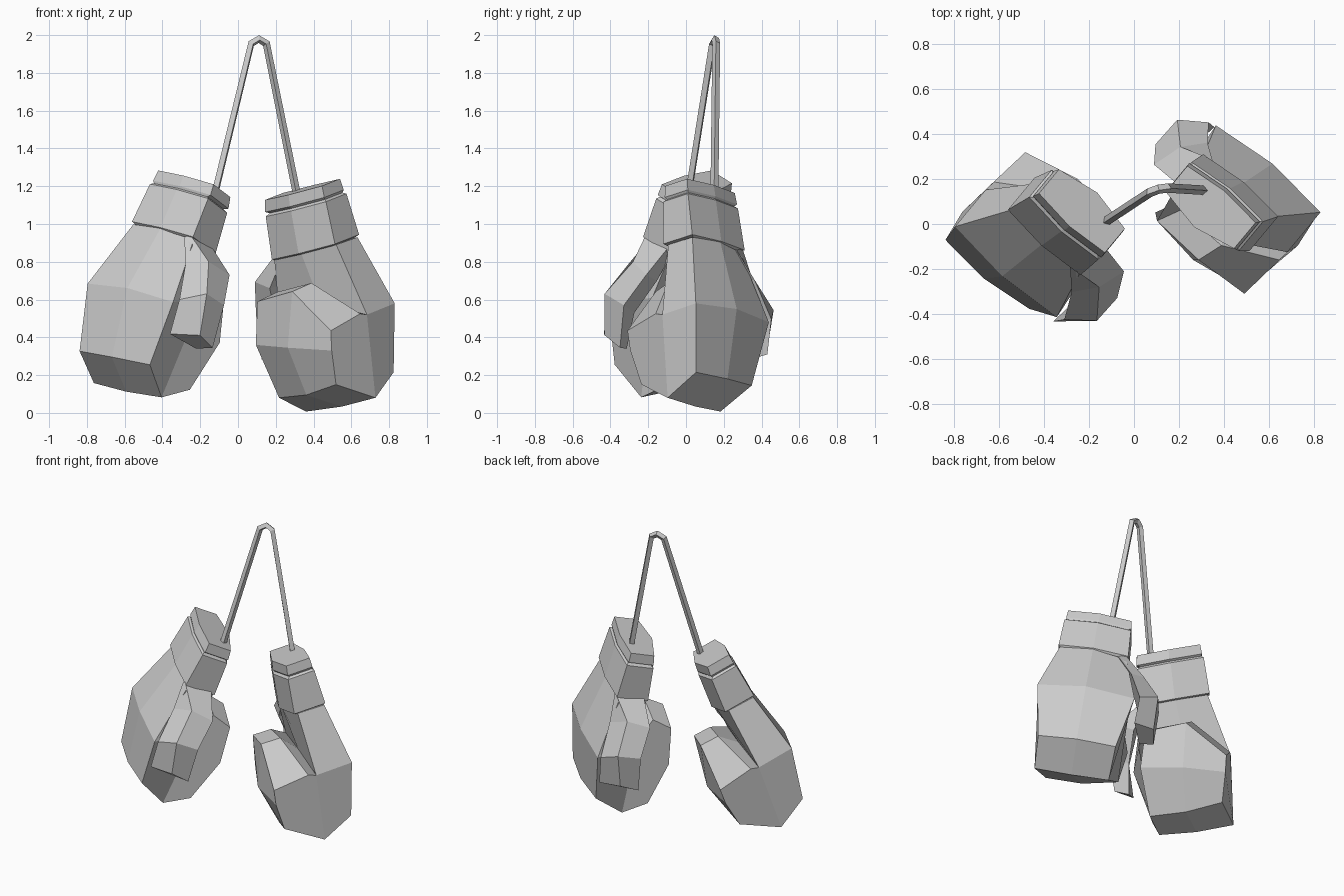
import bpy, bmesh
from math import radians
from mathutils import Matrix, Vector

cube = bpy.data.objects.get("Cube")
if cube:
    bpy.data.objects.remove(cube, do_unlink=True)

# One plain grey for everything
grey = bpy.data.materials.new("plain_grey")
grey.use_nodes = True
grey.diffuse_color = (0.6, 0.6, 0.6, 1)
shader = next(n for n in grey.node_tree.nodes if n.type == "BSDF_PRINCIPLED")
shader.inputs["Base Color"].default_value = grey.diffuse_color

# Wrist centre of the glove: x across the hand, y towards the palm
WRIST = Vector((0, -0.34, 0.88))


def loft(name, sections, placement, caps=None):
    """Skin a row of closed sections, cap both ends and place the part."""
    bm = bmesh.new()
    rings = [[bm.verts.new(placement @ (Vector(p) - WRIST)) for p in section]
             for section in sections]
    count = len(rings[0])
    for lower, upper in zip(rings, rings[1:]):
        for i in range(count):
            j = (i + 1) % count
            bm.faces.new((lower[i], lower[j], upper[j], upper[i]))
    for cap in caps or [range(count)]:
        bm.faces.new([rings[0][i] for i in reversed(cap)])
        bm.faces.new([rings[-1][i] for i in cap])
    bmesh.ops.recalc_face_normals(bm, faces=bm.faces[:])
    mesh = bpy.data.meshes.new(name)
    bm.to_mesh(mesh)
    bm.free()
    mesh.materials.append(grey)
    part = bpy.data.objects.new(name, mesh)
    bpy.context.scene.collection.objects.link(part)


def cuff_ring(centre, half_width, half_depth):
    """Six-sided wrist section, sloping down to the thumb and the palm."""
    cx, cy, cz = centre
    outline = [(-half_width, -half_depth), (0, -half_depth - 0.02),
               (half_width, -half_depth), (half_width, half_depth),
               (0, half_depth + 0.04), (-half_width, half_depth)]
    return [(cx + x, cy + y, cz - 0.19 * x - 0.25 * y) for x, y in outline]


# Hand profile: wrist, back, knuckles, curled fingers, fingertips, pocket, palm
little_side = [(-.465, -.43, .93), (-.605, -.57, .58), (-.6, -.567, .215),
               (-.622, -.39, .08), (-.55, -.15, .15), (-.57, -.09, .33),
               (-.576, -.075, .435), (-.6, -.29, .525), (-.605, -.34, .52),
               (-.46, -.26, .89)]
thumb_side = [(-.05, -.41, .86), (0, -.57, .48), (-.118, -.55, .145),
              (-.16, -.37, .007), (-.1, -.22, .08), (-.04, -.1, .36),
              (-.07, -.076, .59), (-.12, -.18, .64), (-.03, -.3, .56),
              (-.05, -.24, .82)]
# Outward swell of the middle of the hand, per profile point
swell = [(-.03, .01), (-.03, .02), (-.025, 0), (-.01, -.01), (.01, -.02),
         (.05, 0), (.015, .13), (.06, .105), (.02, .04), (.04, 0)]
# Sides of the hand: wrist panel, knuckle panel, curled finger panel
hand_caps = [(0, 1, 8, 9), (1, 2, 3, 8), (3, 4, 5, 6, 7, 8)]


def middle(a, b, bulge):
    return (Vector(a) + Vector(b)) / 2 + Vector((0, *bulge))


hand = [little_side,
        [middle(*row) for row in zip(little_side, thumb_side, swell)],
        thumb_side]

# Four-sided thumb, root to tip: back corners, then palm corners
thumb = [
    [(-.1, -.433, .86), (-.06, -.436, .875), (-.05, -.26, .846), (-.1, -.26, .84)],
    [(-.02, -.487, .706), (.06, -.396, .735), (.1, -.26, .693), (0, -.263, .66)],
    [(.033, -.56, .496), (.148, -.48, .544), (.153, -.334, .513), (.03, -.355, .468)],
    [(0, -.56, .31), (.12, -.457, .324), (.12, -.34, .282), (.03, -.367, .271)],
]

# Cuff: flared sleeve, then a slightly inset band at the opening
cuff = [cuff_ring((-.255, -.335, .87), .2, .09),
        cuff_ring((-.255, -.335, .878), .217, .1),
        cuff_ring((-.228, -.29, 1.1), .207, .085),
        cuff_ring((-.228, -.29, 1.112), .19, .073),
        cuff_ring((-.22, -.285, 1.122), .204, .08),
        cuff_ring((-.215, -.275, 1.183), .197, .075)]

# The two gloves hang back to back, the right one tipped further outward
placements = {
    "right": (Matrix.Rotation(radians(-39.7), 4, "Z")
              @ Matrix.Translation((0, -.23, .93))
              @ Matrix.Rotation(radians(-12), 4, "X")),
    "left": (Matrix.Rotation(radians(140.3), 4, "Z")
             @ Matrix.Translation(WRIST)),
}
for side, placement in placements.items():
    loft(side + "_hand", hand, placement, hand_caps)
    loft(side + "_thumb", thumb, placement)
    loft(side + "_cuff", cuff, placement)

# Hanging cord, a flat-sided square tube from one cuff to the other
curve = bpy.data.curves.new("hanging_cord", "CURVE")
curve.dimensions = "3D"
curve.bevel_depth = 0.021
curve.bevel_resolution = 0
curve.use_fill_caps = True
path = [(-.12, .015, 1.17), (.07, .14, 1.955), (.11, .155, 1.979),
        (.15, .16, 1.955), (.315, .15, 1.14)]
spline = curve.splines.new("POLY")
spline.points.add(len(path) - 1)
spline.use_smooth = False
for point, place in zip(spline.points, path):
    point.co = (*place, 1)
curve.materials.append(grey)
cord = bpy.data.objects.new("hanging_cord", curve)
bpy.context.scene.collection.objects.link(cord)
